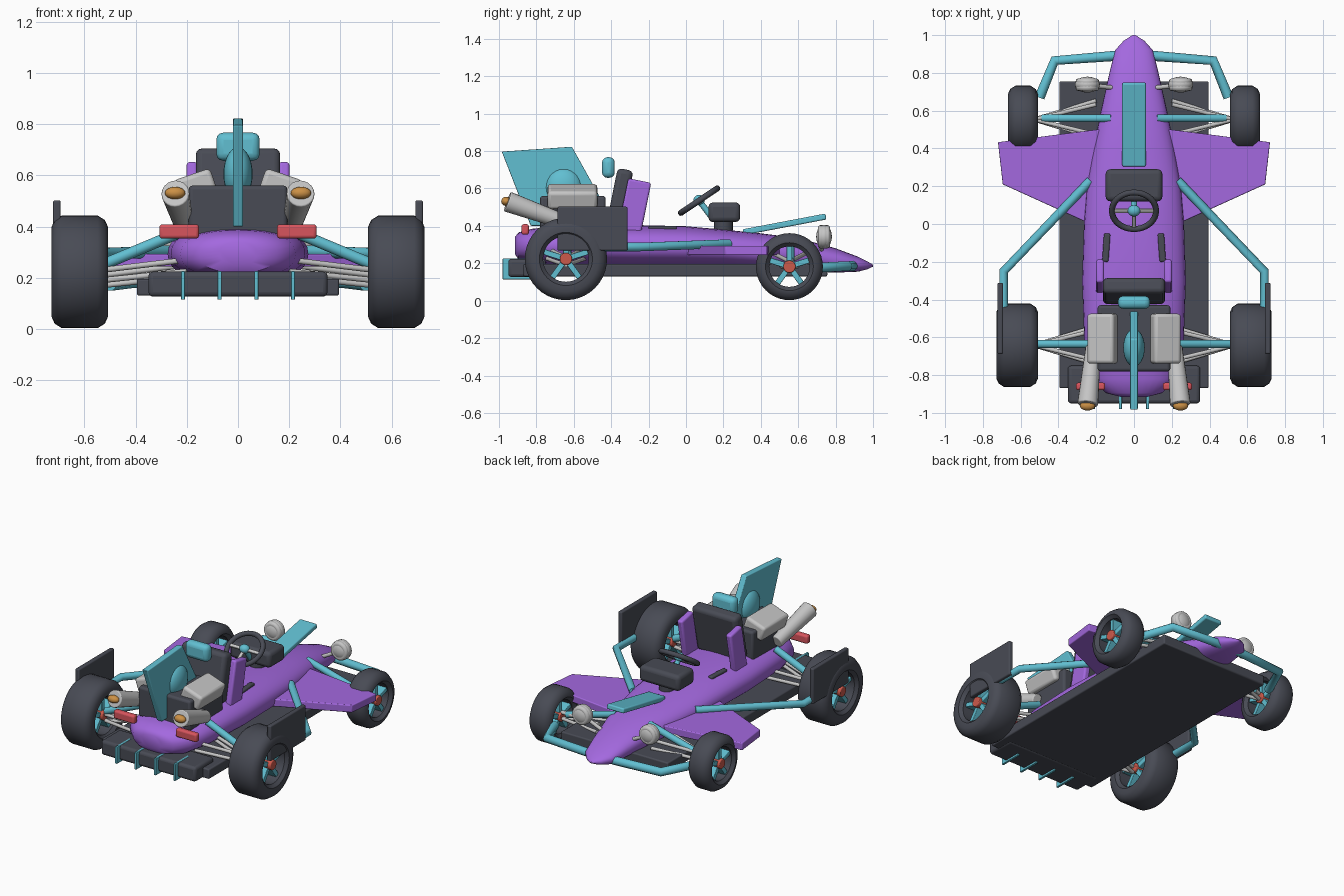
import bpy, bmesh, math
from mathutils import Vector, Matrix

if "Cube" in bpy.data.objects:
    bpy.data.objects.remove(bpy.data.objects["Cube"], do_unlink=True)


def material(name, r, g, b):
    m = bpy.data.materials.new(name)
    m.use_nodes = True
    m.diffuse_color = (r, g, b, 1)
    m.node_tree.nodes["Principled BSDF"].inputs["Base Color"].default_value = (r, g, b, 1)
    return m


PURPLE = material("purple paint", 0.37, 0.14, 0.74)
TEAL = material("teal paint", 0.12, 0.52, 0.64)
DARK = material("dark rubber", 0.065, 0.07, 0.09)
SILVER = material("silver metal", 0.56, 0.56, 0.56)
RED = material("red lamp", 0.68, 0.09, 0.11)
HUB = material("hub red", 0.6, 0.1, 0.07)
ORANGE = material("exhaust orange", 0.6, 0.28, 0.06)


def finish(name, bm, mat, loc=(0, 0, 0), rot=(0, 0, 0), bevel=0.0, smooth=True):
    bmesh.ops.recalc_face_normals(bm, faces=bm.faces)
    mesh = bpy.data.meshes.new(name)
    bm.to_mesh(mesh)
    bm.free()
    mesh.materials.append(mat)
    ob = bpy.data.objects.new(name, mesh)
    bpy.context.collection.objects.link(ob)
    ob.location, ob.rotation_euler = loc, rot
    if bevel:
        mod = ob.modifiers.new("rounding", "BEVEL")
        mod.width, mod.segments, mod.limit_method = bevel, 3, "ANGLE"
    if smooth:
        bpy.ops.object.select_all(action="DESELECT")
        ob.select_set(True)
        bpy.context.view_layer.objects.active = ob
        bpy.ops.object.shade_smooth_by_angle(angle=math.radians(40))
    return ob


def box(name, loc, size, mat, rot=(0, 0, 0), bevel=0.008):
    bm = bmesh.new()
    bmesh.ops.create_cube(bm, size=1)
    bmesh.ops.scale(bm, vec=size, verts=bm.verts)
    return finish(name, bm, mat, loc, rot, bevel)


def rod(name, a, b, r, mat, r2=None, bevel=0.0):
    a, b = Vector(a), Vector(b)
    d = b - a
    bm = bmesh.new()
    bmesh.ops.create_cone(bm, cap_ends=True, segments=20, radius1=r,
                          radius2=r if r2 is None else r2, depth=d.length)
    rot = d.to_track_quat("Z", "Y").to_euler()
    return finish(name, bm, mat, (a + b) / 2, rot, bevel)


def tube(name, points, r, mat):
    curve = bpy.data.curves.new(name, "CURVE")
    curve.dimensions = "3D"
    curve.bevel_depth, curve.bevel_resolution, curve.use_fill_caps = r, 3, True
    line = curve.splines.new("POLY")
    line.points.add(len(points) - 1)
    for p, co in zip(line.points, points):
        p.co = (*co, 1)
    curve.materials.append(mat)
    ob = bpy.data.objects.new(name, curve)
    bpy.context.collection.objects.link(ob)


def ball(name, loc, radii, mat):
    bm = bmesh.new()
    bmesh.ops.create_uvsphere(bm, u_segments=24, v_segments=14, radius=1)
    bmesh.ops.scale(bm, vec=radii, verts=bm.verts)
    return finish(name, bm, mat, loc)


def plate(name, outline, depth, mat, bevel=0.006):
    bm = bmesh.new()
    face = bm.faces.new([bm.verts.new(p) for p in outline])
    out = bmesh.ops.extrude_face_region(bm, geom=[face])
    verts = [v for v in out["geom"] if isinstance(v, bmesh.types.BMVert)]
    bmesh.ops.translate(bm, vec=depth, verts=verts)
    return finish(name, bm, mat, bevel=bevel)


def ring(name, profile, steps, mat, loc, rot=(0, 0, 0)):
    """Revolve a closed (x, radius) profile about the x axis."""
    bm = bmesh.new()
    loops = []
    for i in range(steps):
        a = math.tau * i / steps
        loops.append([bm.verts.new((x, r * math.cos(a), r * math.sin(a))) for x, r in profile])
    n = len(profile)
    for i in range(steps):
        p, q = loops[i], loops[(i + 1) % steps]
        for j in range(n):
            bm.faces.new((p[j], p[(j + 1) % n], q[(j + 1) % n], q[j]))
    return finish(name, bm, mat, loc, rot)


def body(stations):
    """Loft rounded sections given as (y, half width, bottom, top)."""
    bm = bmesh.new()
    loops, n = [], 32
    for y, w, lo, hi in stations:
        loop = []
        for i in range(n):
            c, s = math.cos(math.tau * i / n), math.sin(math.tau * i / n)
            x = w * math.copysign(abs(c) ** 0.85, c)
            z = (lo + hi) / 2 + (hi - lo) / 2 * math.copysign(abs(s) ** 0.85, s)
            loop.append(bm.verts.new((x, y, z)))
        loops.append(loop)
    for p, q in zip(loops, loops[1:]):
        for i in range(n):
            bm.faces.new((p[i], p[(i + 1) % n], q[(i + 1) % n], q[i]))
    bm.faces.new(loops[0])
    bm.faces.new(loops[-1])
    finish("body_shell", bm, PURPLE)


# Body, floor and rear diffuser
body([(-0.915, 0.07, 0.25, 0.34), (-0.895, 0.15, 0.22, 0.365), (-0.82, 0.225, 0.2, 0.385),
      (-0.65, 0.262, 0.19, 0.4), (-0.3, 0.275, 0.18, 0.405), (0, 0.265, 0.18, 0.398),
      (0.2, 0.25, 0.18, 0.38), (0.4, 0.215, 0.17, 0.36), (0.6, 0.175, 0.16, 0.335),
      (0.8, 0.13, 0.15, 0.28), (0.92, 0.1, 0.155, 0.235), (0.97, 0.055, 0.168, 0.21),
      (1.0, 0.008, 0.182, 0.192)])
box("floor_pan", (0, -0.057, 0.163), (0.79, 1.625, 0.066), DARK)
box("rear_bumper", (0, -0.85, 0.175), (0.7, 0.2, 0.098), DARK, bevel=0.018)
for x in (-0.215, -0.072, 0.072, 0.215):
    box("diffuser_fin", (x, -0.905, 0.17), (0.015, 0.15, 0.112), TEAL, bevel=0.003)

# Centre parts: nose plate, dashboard, steering wheel
box("nose_plate", (0, 0.527, 0.408), (0.125, 0.45, 0.032), TEAL, (math.atan(0.19), 0, 0))
box("dashboard", (0, 0.205, 0.473), (0.3, 0.17, 0.105), DARK, bevel=0.025)
rod("dash_mount", (0, 0.2, 0.36), (0, 0.2, 0.45), 0.05, DARK)
tilt = math.radians(34)
circle = [(0.016 * math.cos(math.tau * k / 10), 0.117 + 0.016 * math.sin(math.tau * k / 10))
          for k in range(10)]
ring("steering_rim", circle, 36, DARK, (0, 0.07, 0.535), (tilt, math.pi / 2, 0))
bpy.data.objects["steering_rim"].rotation_euler = (
    Matrix.Rotation(tilt, 3, "X") @ Matrix.Rotation(math.pi / 2, 3, "Y")).to_euler()
box("steering_crossbar", (0, 0.07, 0.535), (0.23, 0.022, 0.014), SILVER, (tilt, 0, 0), 0.004)
box("steering_lower_spoke", (0, 0.024, 0.504), (0.022, 0.11, 0.014), SILVER, (tilt, 0, 0), 0.004)
ball("steering_hub", (0, 0.07, 0.538), (0.034, 0.03, 0.028), TEAL)
rod("steering_column", (0, 0.07, 0.535), (0, 0.15, 0.43), 0.016, TEAL)

# Seat, engine, tail fin
box("seat_back", (0, -0.355, 0.545), (0.33, 0.085, 0.32), DARK, (-0.2, 0, 0), 0.025)
box("head_rest", (0, -0.415, 0.712), (0.17, 0.068, 0.11), TEAL, bevel=0.028)
box("engine_block", (0, -0.605, 0.46), (0.385, 0.35, 0.2), DARK, bevel=0.015)
ball("air_intake", (0, -0.655, 0.605), (0.057, 0.1, 0.105), TEAL)
plate("tail_fin", [(-0.02, -0.985, 0.797), (-0.02, -0.61, 0.823), (-0.02, -0.43, 0.5),
                   (-0.02, -0.45, 0.4), (-0.02, -0.83, 0.4)], (0.04, 0, 0), TEAL)

# Front bumper tube
half = [(0.5, 0.67, 0.175), (0.42, 0.865, 0.185), (0.1, 0.89, 0.185)]
tube("front_bumper", half + [(-x, y, z) for x, y, z in reversed(half)], 0.027, TEAL)


def wheel(side, name, y, r, x0, x1, inner):
    """Tyre with five spokes and a hub."""
    z, mid, w = r + 0.003, side * (x0 + x1) / 2, (x1 - x0) / 2
    profile = [(-w + 0.02, inner), (-w, inner + 0.02), (-w, r - 0.045), (-w + 0.012, r - 0.018),
               (-w + 0.04, r), (w - 0.04, r), (w - 0.012, r - 0.018), (w, r - 0.045),
               (w, inner + 0.02), (w - 0.02, inner)]
    ring(name + "_tyre", profile, 40, DARK, (mid, y, z))
    for k in range(5):
        a = math.tau * k / 5
        offset = Vector((0, -math.sin(a), math.cos(a))) * inner * 0.52
        box(name + "_spoke", Vector((mid, y, z)) + offset,
            (w * 1.3, 0.03, inner * 1.05), TEAL, (a, 0, 0), 0.004)
    rod(name + "_hub", (mid - side * w * 0.8, y, z), (mid + side * w * 0.85, y, z),
        0.033, HUB, bevel=0.005)


for s in (1, -1):
    wheel(s, "front_wheel", 0.553, 0.179, 0.508, 0.668, 0.108)
    wheel(s, "rear_wheel", -0.642, 0.22, 0.508, 0.729, 0.122)

    # Suspension arms and push rods
    for name, y, z in (("front", 0.553, 0.19), ("rear", -0.642, 0.21)):
        for dy in (-0.1, 0.1):
            rod(name + "_lower_arm", (s * 0.2, y + dy, z + 0.015), (s * 0.53, y, z - 0.02), 0.011, SILVER)
            rod(name + "_upper_arm", (s * 0.2, y + dy * 0.8, z + 0.06), (s * 0.53, y, z + 0.02), 0.011, SILVER)
    rod("front_push_rod", (s * 0.12, 0.56, 0.31), (s * 0.485, 0.56, 0.21), 0.021, TEAL)
    rod("rear_push_rod", (s * 0.22, -0.635, 0.38), (s * 0.53, -0.635, 0.25), 0.022, TEAL)

    # Side wing, side bar, wheel guard
    plate("side_wing", [(s * 0.1, 0.512, 0.243), (s * 0.72, 0.433, 0.243),
                        (s * 0.695, 0.21, 0.243), (s * 0.1, -0.06, 0.243)], (0, 0, 0.05), PURPLE)
    tube("side_bar", [(s * 0.23, 0.23, 0.305), (s * 0.69, -0.25, 0.287), (s * 0.69, -0.46, 0.287)],
         0.024, TEAL)
    box("wheel_guard", (s * 0.708, -0.5, 0.385), (0.03, 0.375, 0.235), DARK)

    # Seat bolster and belt slot
    box("seat_bolster", (s * 0.18, -0.276, 0.5), (0.042, 0.125, 0.29), PURPLE, (-0.2, 0, 0), 0.012)
    box("cockpit_slot", (s * 0.147, -0.125, 0.385), (0.034, 0.15, 0.03), DARK, (0, 0, s * 0.07))

    # Cylinder head, exhaust and tail lamp
    box("cylinder_head", (s * 0.165, -0.607, 0.557), (0.15, 0.265, 0.1), SILVER, (0, s * 0.33, 0), 0.018)
    rod("exhaust_pipe", (s * 0.215, -0.65, 0.42), (s * 0.245, -0.955, 0.53), 0.04, SILVER, 0.055, 0.006)
    ball("exhaust_tip", (s * 0.246, -0.962, 0.531), (0.04, 0.026, 0.024), ORANGE)
    box("tail_lamp", (s * 0.23, -0.86, 0.381), (0.155, 0.04, 0.056), RED, bevel=0.012)

    # Headlamp and its stalk
    ball("headlamp", (s * 0.247, 0.738, 0.342), (0.066, 0.042, 0.063), SILVER)
    rod("headlamp_rim", (s * 0.247, 0.705, 0.342), (s * 0.247, 0.77, 0.342), 0.062, SILVER, bevel=0.014)
    rod("headlamp_stalk", (s * 0.1, 0.72, 0.26), (s * 0.235, 0.735, 0.33), 0.012, SILVER)
